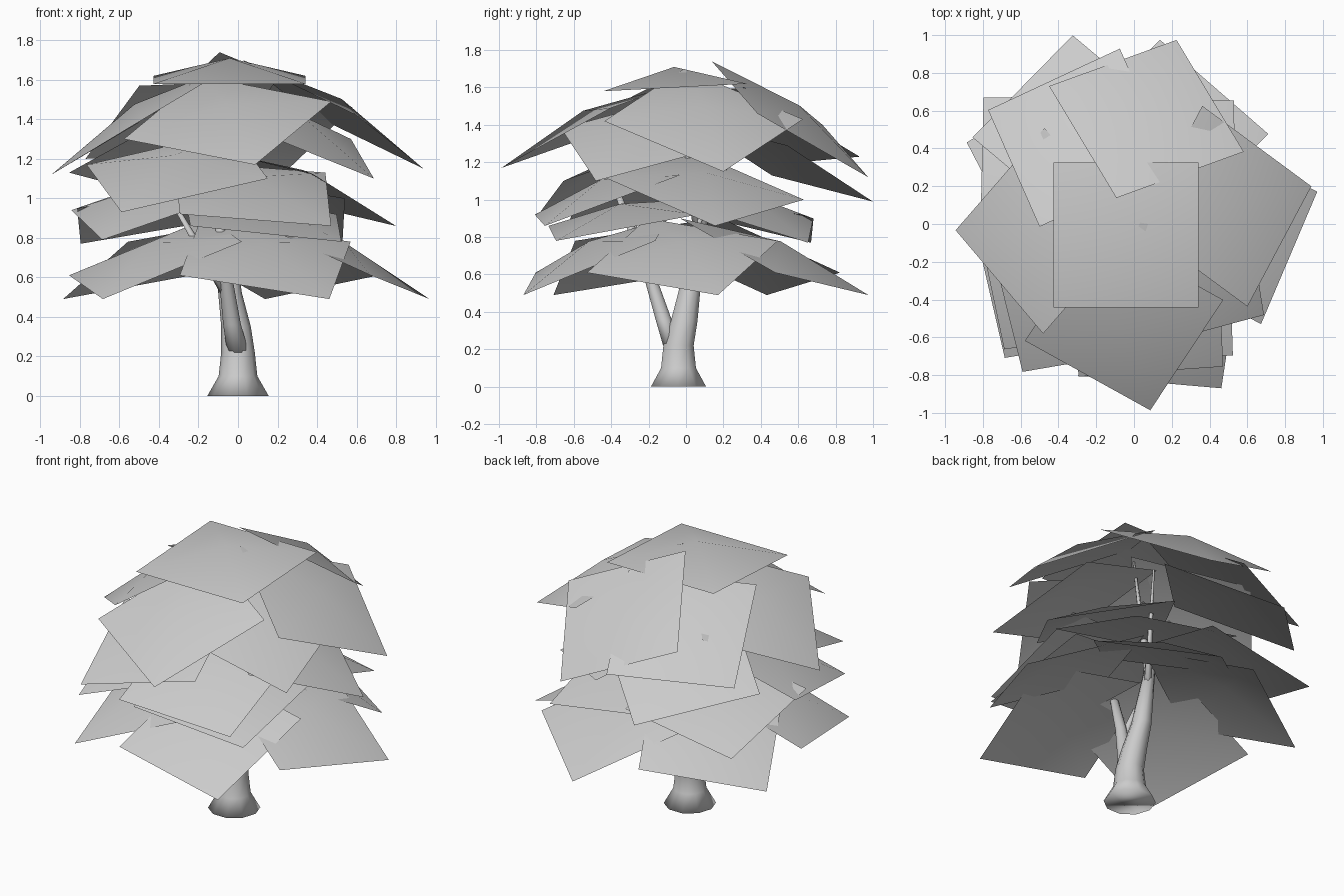
import bpy
import bmesh
from math import acos, cos, radians, sin, sqrt, tau
from mathutils import Vector

cube = bpy.data.objects.get("Cube")
if cube:
    bpy.data.objects.remove(cube, do_unlink=True)

# One flat colour for bark and leaves
grey = bpy.data.materials.new("pale_grey")
grey.use_nodes = True
grey.diffuse_color = (0.6, 0.6, 0.6, 1)
grey.node_tree.nodes["Principled BSDF"].inputs["Base Color"].default_value = grey.diffuse_color

LEAF_SIDE = 0.77


def finish(bm, name):
    """Turn a bmesh into a smooth shaded object."""
    mesh = bpy.data.meshes.new(name)
    for face in bm.faces:
        face.smooth = True
    bm.to_mesh(mesh)
    bm.free()
    mesh.materials.append(grey)
    obj = bpy.data.objects.new(name, mesh)
    bpy.context.scene.collection.objects.link(obj)


def limb(name, path, sides=10):
    """Tapered tube with level rings; path holds (x, y, z, radius)."""
    bm = bmesh.new()
    rings = []
    for x, y, z, radius in path:
        angles = [tau * i / sides for i in range(sides)]
        rings.append([bm.verts.new((x + radius * cos(t), y + radius * sin(t), z))
                      for t in angles])
    for low, high in zip(rings, rings[1:]):
        for i in range(sides):
            j = (i + 1) % sides
            bm.faces.new((low[i], low[j], high[j], high[i]))
    bm.faces.new(rings[-1])
    bm.faces.new(reversed(rings[0]))
    finish(bm, name)


def polar(angle, radius, z):
    return Vector((radius * cos(angle), radius * sin(angle), z))


def leaf_card(name, bearing, radius, height, turn=57, left_rise=0.12, right_rise=0.29,
              bulge=0.09):
    """Square leaf sheet hung from its low outer corner, peaked in the middle.

    turn is the angle from the inward direction to the left side; the right
    side is swung until the two sides are square to each other.
    """
    bearing = radians(bearing)
    left_run = sqrt(LEAF_SIDE ** 2 - left_rise ** 2)
    right_run = sqrt(LEAF_SIDE ** 2 - right_rise ** 2)
    spread = acos(-left_rise * right_rise / (left_run * right_run))
    heading = bearing + tau / 2 + radians(turn)
    corner = polar(bearing, radius, height)
    left = polar(heading, left_run, left_rise)
    right = polar(heading - spread, right_run, right_rise)

    bm = bmesh.new()
    rim = [bm.verts.new(corner + offset)
           for offset in (Vector(), right, right + left, left)]
    normal = right.cross(left).normalized()
    peak = bm.verts.new(corner + (left + right) / 2 + normal * bulge)
    for i in range(len(rim)):
        bm.faces.new((rim[i], rim[(i + 1) % len(rim)], peak))
    finish(bm, name)


# Trunk and forked limbs
limb("trunk", [(0, -.04, 0, .155), (0, -.04, .1, .098), (0, -.04, .22, .085),
               (-.01, -.01, .35, .075), (-.04, .02, .52, .06), (-.07, .07, .92, .03)])
limb("front_limb", [(0, -.07, .22, .055), (-.03, -.12, .36, .045),
                    (-.06, -.19, .58, .035), (-.11, -.36, 1.02, .018)])
limb("side_limb", [(-.05, -.16, .5, .03), (-.3, -.3, .93, .014)], sides=6)
limb("top_limb", [(-.06, .06, .85, .028), (-.04, -.05, 1.66, .006)], sides=6)
limb("back_limb", [(-.06, .05, .75, .025), (.1, .3, 1.4, .006)], sides=6)

# Crown card, nearly level
leaf_card("crown_leaf", 226, .615, 1.58, turn=44, left_rise=.04, right_rise=0, bulge=.11)

# Lowest leaves, an even ring of five
for i in range(5):
    leaf_card(f"lower_leaf_{i + 1}", 72 * i - 62, .985, .49)

# Middle leaves: bearing, radius, height, turn, left rise, right rise
middle = [(-58, .89, .86, 62, .06, .27), (224, .955, .79, 58, .15, .25),
          (11, .815, .86, 44, .26, .14), (51, .84, .77, 40, .23, .13),
          (140, 1.04, .77, 41, .13, .18), (-53, .87, .78, 56, .08, .14)]
for i, card in enumerate(middle, 1):
    leaf_card(f"middle_leaf_{i}", *card)

# Shoulder leaves
shoulder = [(233, .98, .93, 51, .24, .17), (-35, .84, 1.1, 50, .28, .2),
            (108, 1.05, .99, 32, .3, .14)]
for i, card in enumerate(shoulder, 1):
    leaf_card(f"shoulder_leaf_{i}", *card)

# Upper leaves around the crown
upper = [(-85, .99, 1.17, 56, .13, .32), (12, .96, 1.15, 50, .27, .28),
         (182, .945, 1.12, 47, .28, .28), (142, .98, 1.2, 63, .03, .37),
         (77, 1.0, 1.12, 44, .34, .28)]
for i, card in enumerate(upper, 1):
    leaf_card(f"upper_leaf_{i}", *card)
